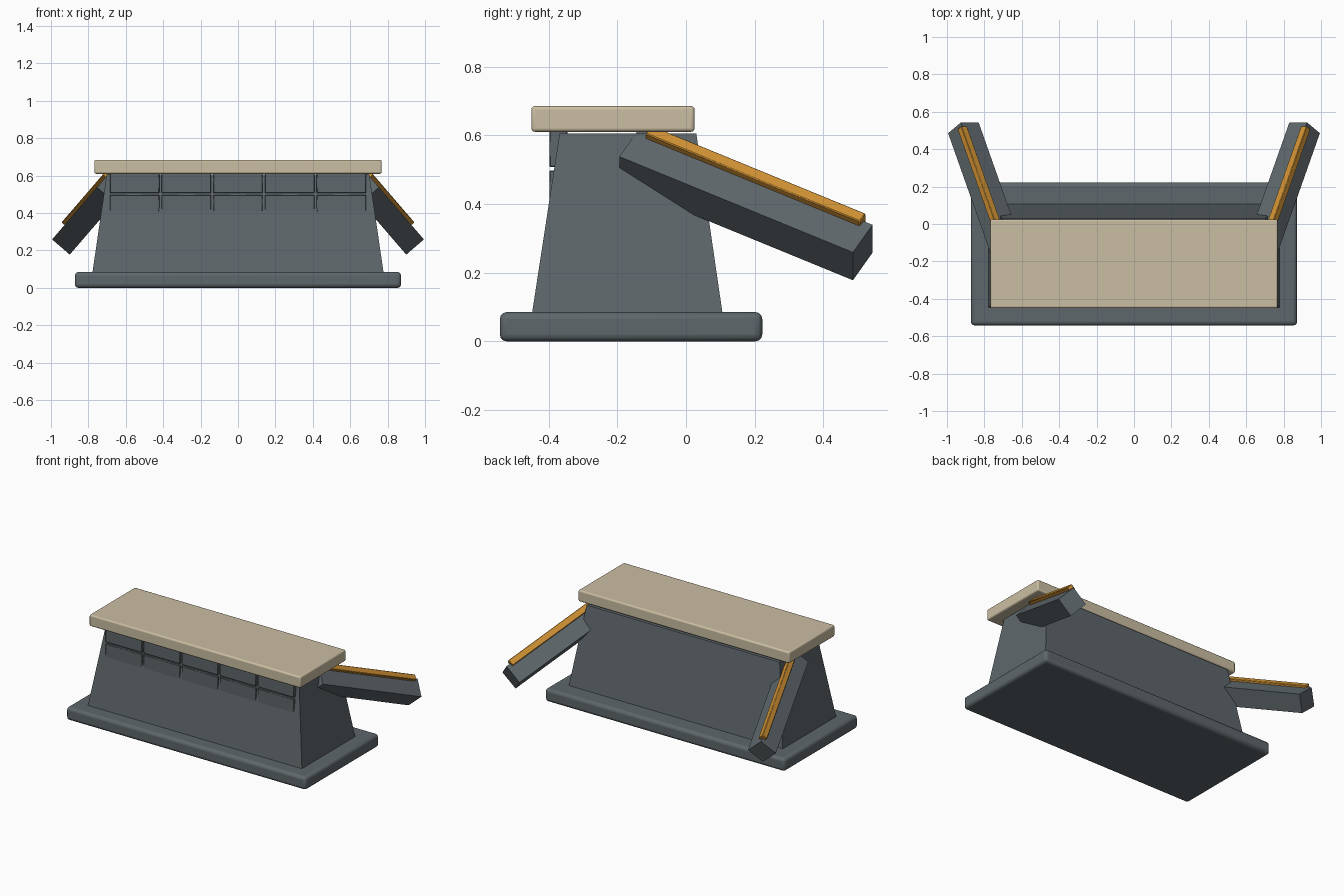
import bpy, bmesh
from mathutils import Vector, Matrix

if "Cube" in bpy.data.objects:
    bpy.data.objects.remove(bpy.data.objects["Cube"])


def material(name, rgb):
    m = bpy.data.materials.new(name)
    m.diffuse_color = (*rgb, 1)
    m.use_nodes = True
    m.node_tree.nodes["Principled BSDF"].inputs["Base Color"].default_value = m.diffuse_color
    return m


GREY = material("slate grey", (0.112, 0.135, 0.146))
BEIGE = material("beige", (0.60, 0.515, 0.36))
ORANGE = material("orange", (0.62, 0.28, 0.033))


def box(name, lo, hi, mat, bevel=0.0, frame=None, segments=3):
    """Box between two corners, optionally placed in another frame."""
    lo, hi = Vector(lo), Vector(hi)
    bm = bmesh.new()
    bmesh.ops.create_cube(bm, size=1)
    for v in bm.verts:
        v.co = (lo + hi) / 2 + v.co * (hi - lo)
    if frame:
        bm.transform(frame)
    bmesh.ops.recalc_face_normals(bm, faces=bm.faces)
    me = bpy.data.meshes.new(name)
    bm.to_mesh(me)
    bm.free()
    ob = bpy.data.objects.new(name, me)
    bpy.context.collection.objects.link(ob)
    me.materials.append(mat)
    if bevel:
        b = ob.modifiers.new("rounded edges", 'BEVEL')
        b.width, b.segments = bevel, segments
        bpy.context.view_layer.objects.active = ob
        ob.select_set(True)
        bpy.ops.object.shade_smooth_by_angle()
        ob.select_set(False)
    return ob


# Plinth, tapered body and counter top
box("plinth", (-0.872, -0.542, 0), (0.872, 0.222, 0.085), GREY, 0.02)
body = box("body", (-0.78, -0.45, 0.07), (0.78, 0.108, 0.605), GREY)
for v in body.data.vertices:
    if v.co.z > 0.3:
        v.co.x *= 0.702 / 0.78
        v.co.y = -0.368 if v.co.y < -0.2 else 0.03
box("counter_top", (-0.768, -0.45, 0.61), (0.768, 0.025, 0.685), BEIGE, 0.01)

# Two rows of five front panels with thin gaps
pitch, gap = 0.2765, 0.012
for row, (z0, z1) in enumerate(((0.39, 0.497), (0.507, 0.612))):
    for i in range(5):
        x = (i - 2) * pitch
        box(f"front_panel_{row}_{i}", (x - (pitch - gap) / 2, -0.398, z0),
            (x + (pitch - gap) / 2, -0.345, z1), GREY, 0.003, segments=1)

# Sloping side arms: frame origin is the upper edge at the arm's far end
d = Vector((0.353, 1, -0.41)).normalized()
u = Vector((0.41, 0, 0.353)).normalized()
w = u.cross(d)
frame = Matrix((d, u, w)).transposed().to_4x4()
frame.translation = (0.925, 0.543, 0.339)
for side, sx in (("right", 1), ("left", -1)):
    f = Matrix.Diagonal((sx, 1, 1, 1)) @ frame
    box(f"{side}_arm", (-0.773, -0.1245, -0.12), (0, 0, 0), GREY, frame=f)
    box(f"{side}_arm_strip", (-0.74, -0.02, -0.022), (-0.03, 0.021, 0.014),
        ORANGE, 0.003, f, 1)
